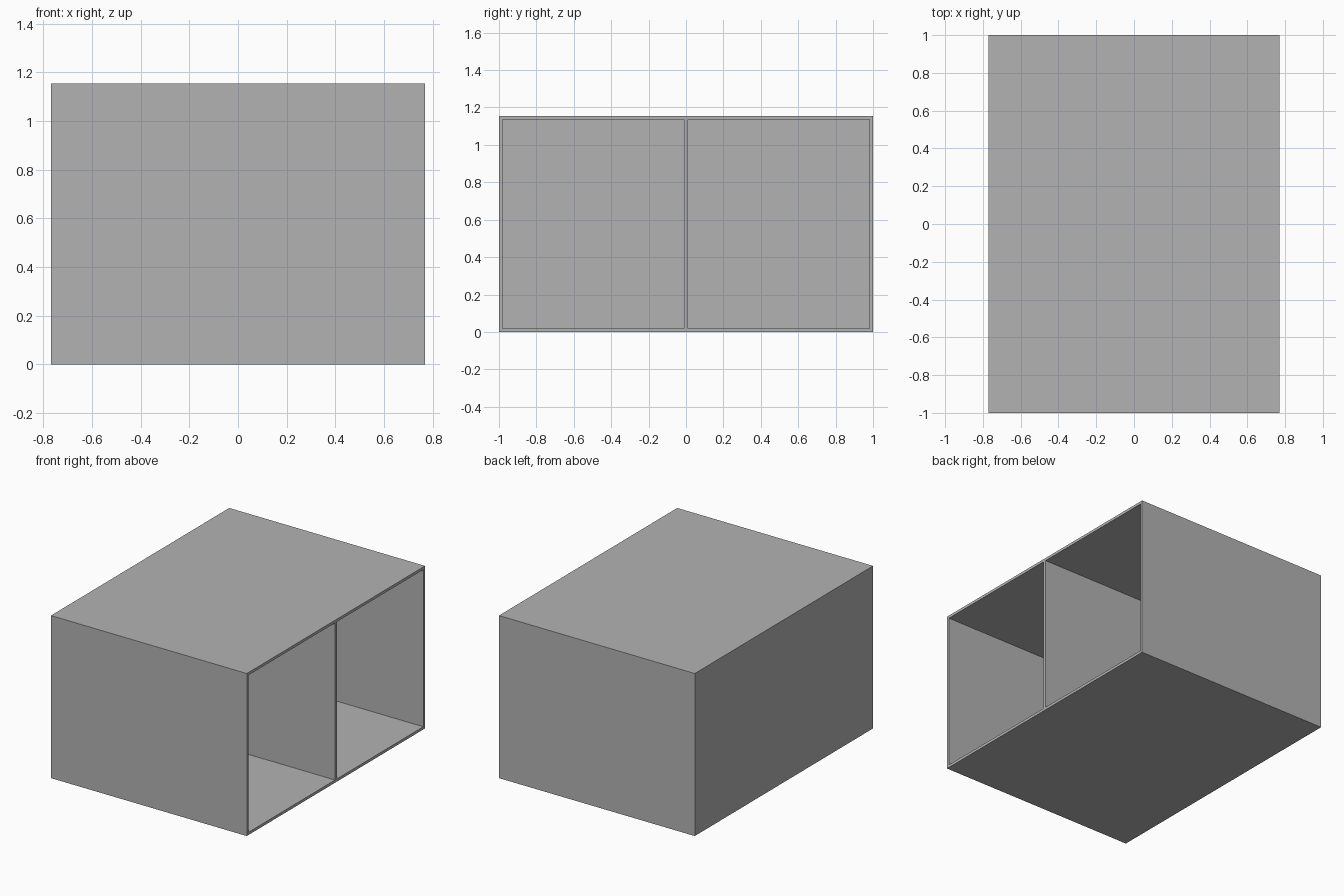
import bpy

cube = bpy.data.objects.get("Cube")
if cube:
    bpy.data.objects.remove(cube, do_unlink=True)

# Overall size and board thickness
W, D, H, T = 1.538, 2.0, 1.154, 0.0195

grey = bpy.data.materials.new("plain grey")
grey.use_nodes = True
colour = (0.45, 0.45, 0.45, 1)
grey.diffuse_color = colour
grey.node_tree.nodes["Principled BSDF"].inputs["Base Color"].default_value = colour


def board(name, size, centre):
    bpy.ops.mesh.primitive_cube_add(size=1, location=centre)
    obj = bpy.context.object
    obj.name = name
    obj.scale = size
    bpy.ops.object.transform_apply(location=False, rotation=False, scale=True)
    obj.data.materials.append(grey)
    return obj


# Floor and roof span the full footprint
board("bottom_panel", (W, D, T), (0, 0, T / 2))
board("top_panel", (W, D, T), (0, 0, H - T / 2))

# Upright boards fit between them
inner = H - 2 * T
for name, side in (("front_panel", -1), ("back_panel", 1)):
    board(name, (W, T, inner), (0, side * (D - T) / 2, H / 2))

# Closed left-hand wall; the +x side stays open
board("closed_side_panel", (T, D - 2 * T, inner), (-(W - T) / 2, 0, H / 2))

# Central divider making two compartments
board("centre_divider", (W - T, T, inner), (T / 2, 0, H / 2))
